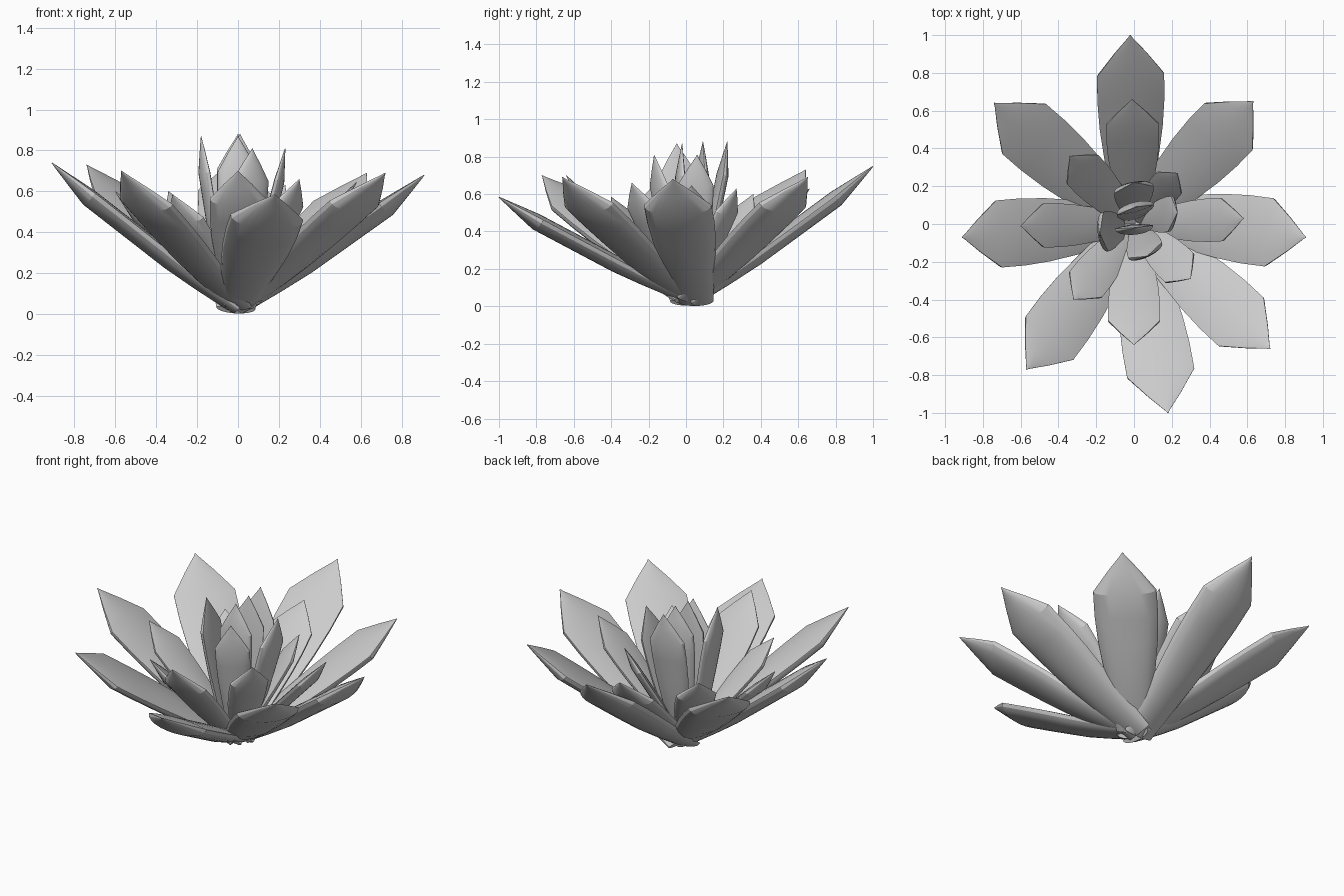
import bpy, bmesh, math
from mathutils import Vector, Matrix

if "Cube" in bpy.data.objects:
    bpy.data.objects.remove(bpy.data.objects["Cube"])

# Outline of a petal: (fraction of length, fraction of half width, thickness fraction)
OUTLINE = [(0, .54, .5), (.06, .58, .65), (.2, .69, .85), (.35, .82, 1), (.5, .94, 1),
           (.65, 1.0, 1), (.785, 1.0, 1), (.90, .49, .5), (.985, .07, .12), (1, .015, .04)]
N = 12  # segments across each face


def petal(name, tip, half, az=None, base=(0, 0, .03), roll=0, depth=.37, inner=-.1):
    """Pointed succulent leaf: rounded back, gently domed inner face."""
    base, tip = Vector(base), Vector(tip)
    axis = (tip - base)
    length = axis.length
    axis.normalize()
    a = math.atan2(tip.y - base.y, tip.x - base.x) if az is None else math.radians(az)
    out = Vector((math.cos(a), math.sin(a), 0))
    back = (out - axis * out.dot(axis)).normalized()   # underside direction
    back = Matrix.Rotation(math.radians(roll), 3, axis) @ back
    side = axis.cross(back).normalized()
    bm = bmesh.new()
    rings = []
    for t, w, k in OUTLINE:
        c = base + axis * (t * length)
        ring = []
        for i in range(N + 1):           # rounded back
            s = math.cos(math.pi * i / N)
            d = depth * half * k * math.sin(math.pi * i / N) + .002 * k
            ring.append(bm.verts.new(c + side * (s * w * half) + back * d))
        for i in range(N + 1):           # inner face
            s = -math.cos(math.pi * i / N)
            d = inner * half * k * (1 - s * s) - .002 * k
            ring.append(bm.verts.new(c + side * (s * w * half) + back * d))
        rings.append(ring)
    m = len(rings[0])
    for r0, r1 in zip(rings, rings[1:]):
        for i in range(m):
            j = (i + 1) % m
            bm.faces.new((r0[i], r0[j], r1[j], r1[i]))
    bm.faces.new(rings[0])
    bm.faces.new(rings[-1])
    bmesh.ops.recalc_face_normals(bm, faces=bm.faces)
    me = bpy.data.meshes.new(name)
    bm.to_mesh(me)
    bm.free()
    ob = bpy.data.objects.new(name, me)
    bpy.context.collection.objects.link(ob)
    bpy.context.view_layer.objects.active = ob
    ob.select_set(True)
    bpy.ops.object.shade_smooth_by_angle(angle=math.radians(18))
    ob.select_set(False)


# Outer ring of large spreading petals
outer = [
    ((-.02, 1.0, .75), .178, (-.01, .02, .03), 4),
    ((.63, .65, .69), .178, (.02, .02, .05), 0),
    ((.91, -.07, .68), .182, (0, .05, .03), 0),
    ((.72, -.66, .69), .175, (.01, 0, .05), 0),
    ((.18, -1.0, .585), .180, (0, -.02, .065), -5),
    ((-.57, -.77, .70), .172, (0, 0, .05), -10),
    ((-.91, -.07, .74), .178, (0, .01, .03), 0),
    ((-.74, .64, .73), .176, (0, 0, .05), 0)]
for i, (tip, half, base, roll) in enumerate(outer):
    petal(f"outer_petal_{i + 1}", tip, half, base=base, roll=roll)

# Middle ring of shorter petals
middle = [((-.01, .66, .63), .140), ((.58, .03, .645), .115),
          ((.30, -.29, .66), .108), ((0, -.64, .70), .138),
          ((-.32, -.40, .585), .110), ((-.60, -.01, .60), .116),
          ((-.34, .36, .60), .113), ((.23, .27, .63), .088)]
for i, (tip, half) in enumerate(middle):
    petal(f"middle_petal_{i + 1}", tip, half, base=(tip[0] * .06, tip[1] * .06, .06))

# Inner upright petals and closed heart
inner = [((-.18, -.05, .87), .105, 187, (-.05, -.01, .06)),
         ((.23, .06, .81), .095, -5, (.04, .03, .06)),
         ((.0, .22, .88), .105, 100, (0, .05, .06)),
         ((.07, -.17, .81), .098, -65, (.02, -.03, .06)),
         ((.01, .09, .88), .100, 105, (0, .03, .06)),
         ((0, -.02, .87), .100, -85, (0, -.01, .06))]
for i, (tip, half, az, base) in enumerate(inner):
    petal(f"inner_petal_{i + 1}", tip, half, az, base)
